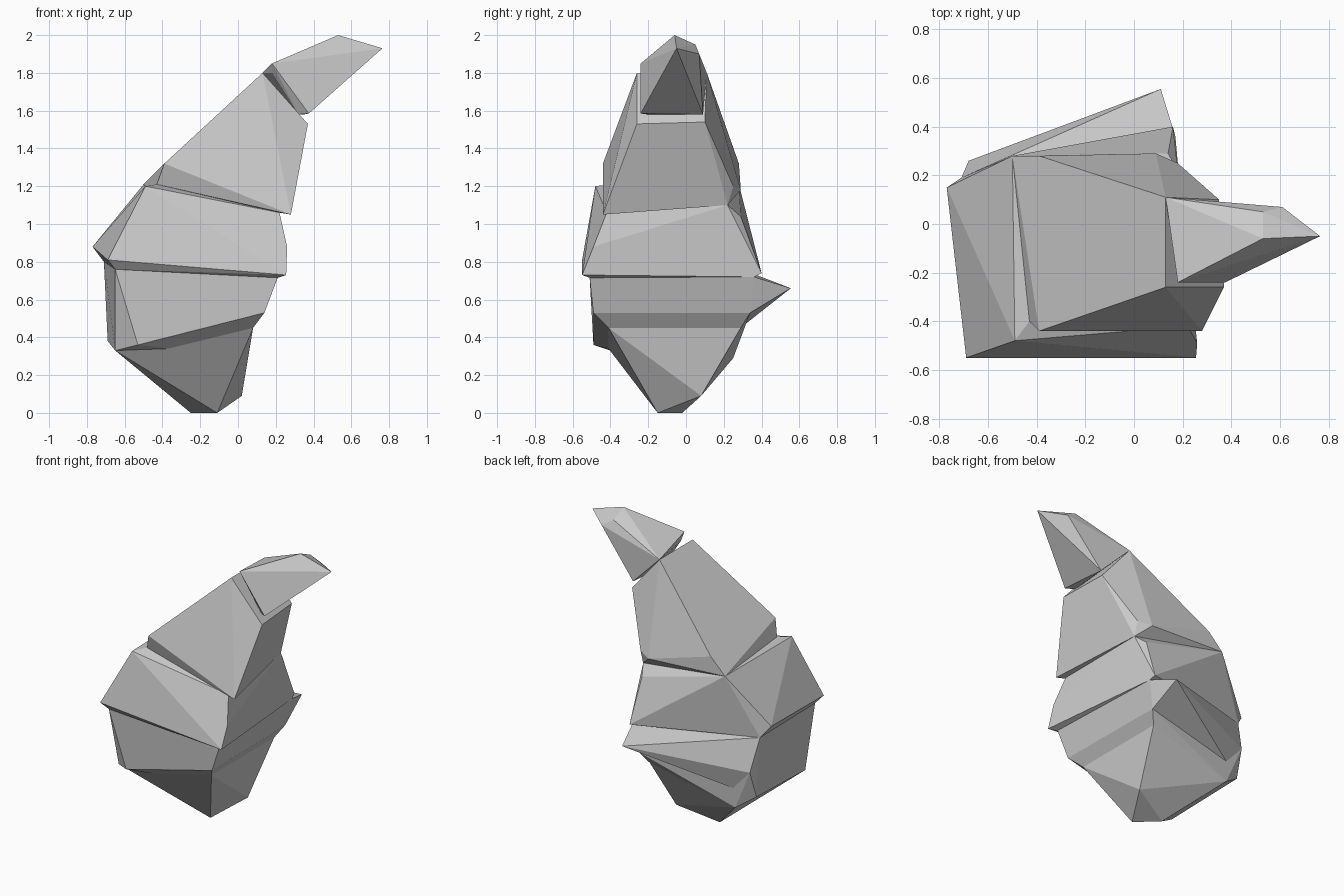
import bpy, bmesh, math

if "Cube" in bpy.data.objects:
    bpy.data.objects.remove(bpy.data.objects["Cube"])


def facet_block(name, corners):
    """Flat-sided convex block wrapped around its corner points."""
    bm = bmesh.new()
    for c in corners:
        bm.verts.new(c)
    bmesh.ops.convex_hull(bm, input=bm.verts[:])
    loose = [v for v in bm.verts if not v.link_faces]
    bmesh.ops.delete(bm, geom=loose, context='VERTS')
    # merge nearly flat triangles into larger facets
    bmesh.ops.dissolve_limit(bm, angle_limit=math.radians(11),
                             verts=[], edges=bm.edges[:])
    bmesh.ops.recalc_face_normals(bm, faces=bm.faces[:])
    me = bpy.data.meshes.new(name)
    bm.to_mesh(me)
    bm.free()
    ob = bpy.data.objects.new(name, me)
    bpy.context.collection.objects.link(ob)
    return ob


# rings shared by neighbouring segments
ring_upper = [(-.43, -.40, 1.21), (.22, -.42, 1.06), (.18, .22, 1.10), (-.50, .28, 1.21)]
ring_middle = [(-.65, -.51, .76), (.21, -.51, .715), (.17, .36, .72), (-.71, .19, .80)]
ring_lower = [(-.65, -.40, .33), (-.37, -.41, .34), (.08, -.41, .45), (.08, .29, .45),
              (-.56, .25, .29)]
# back edge of the lower band, where the spike grows out
spike_root = [(.13, .34, .53), (-.68, .26, .57), (-.69, .20, .38)]

# pointed hook at the top
facet_block("tip", [
    (.53, -.06, 2.0), (.765, -.05, 1.93), (.53, .05, 1.95), (.61, .07, 1.90),
    (.18, -.24, 1.85), (.375, -.24, 1.585), (.35, .09, 1.58), (.13, .11, 1.80),
    (.18, -.20, 1.80), (.32, -.20, 1.58)])

# tapering neck
facet_block("upper_segment", ring_upper + [
    (.13, -.26, 1.80), (.13, .11, 1.80), (.37, -.26, 1.53), (.35, .10, 1.54),
    (-.39, -.44, 1.32), (-.39, .28, 1.32), (.28, -.44, 1.05),
    (.18, .25, 1.20), (.09, .29, 1.18)])

# widest band
facet_block("middle_segment", ring_upper + ring_middle + [
    (-.49, -.48, 1.20), (.26, -.49, .88), (.14, .29, 1.04), (-.77, .15, .88),
    (-.69, -.55, .81), (.255, -.55, .73), (.16, .40, .74)])

# lower band and the spike at its back
facet_block("lower_segment", ring_middle + ring_lower + spike_root + [
    (-.53, -.49, .36), (.14, -.49, .53)])
facet_block("back_spike", ring_middle[2:] + spike_root + [(.11, .555, .66)])

# pointed foot
facet_block("base", ring_lower + [
    (-.11, -.15, 0), (-.25, -.02, 0), (.02, .08, .09)])
